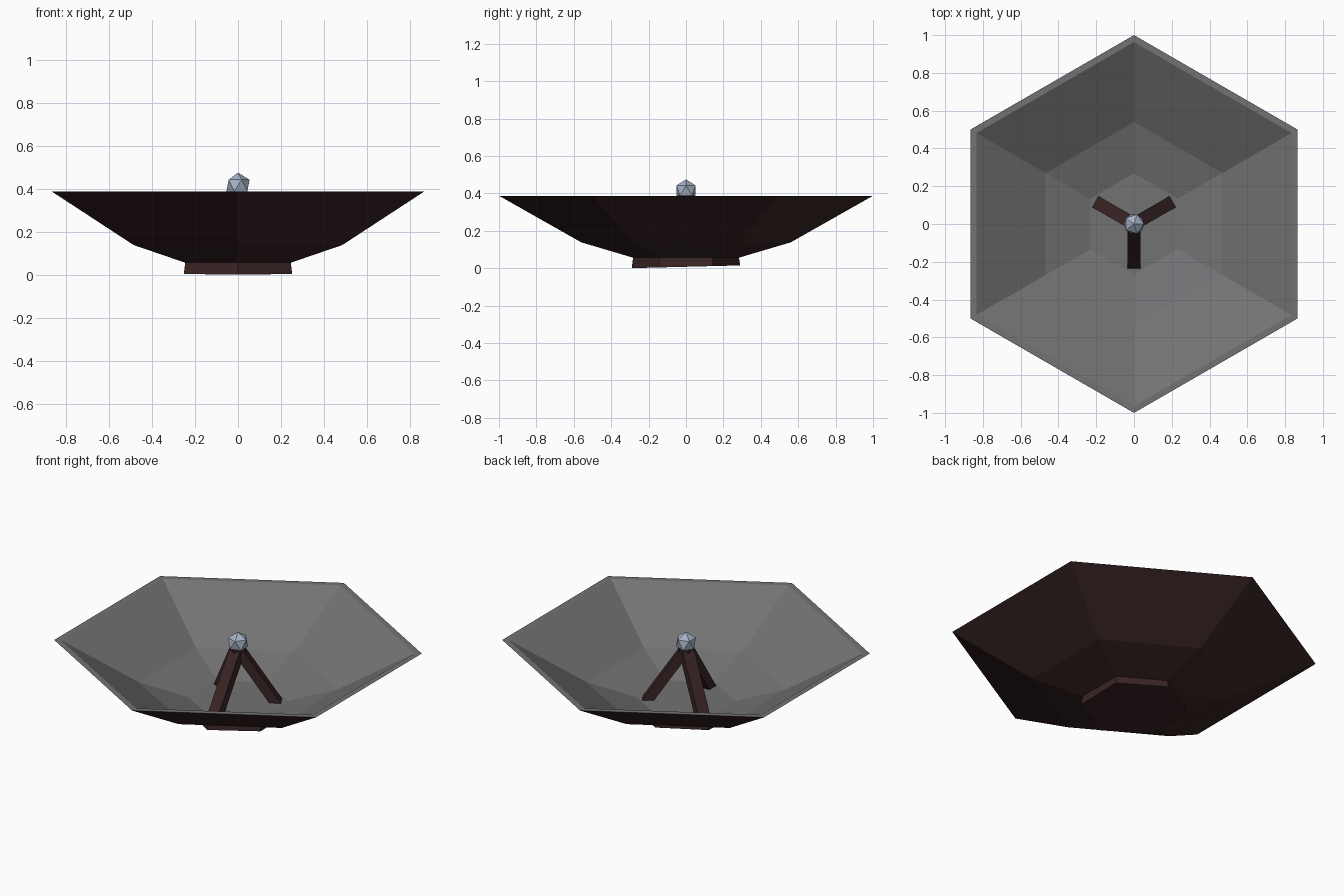
import bpy, bmesh, math
from mathutils import Vector

if "Cube" in bpy.data.objects:
    bpy.data.objects.remove(bpy.data.objects["Cube"])


def material(name, rgb):
    m = bpy.data.materials.new(name)
    m.diffuse_color = (*rgb, 1.0)
    m.use_nodes = True
    m.node_tree.nodes["Principled BSDF"].inputs["Base Color"].default_value = m.diffuse_color
    return m


BROWN = material("dark brown", (0.042, 0.018, 0.018))
GREY = material("dish grey", (0.17, 0.17, 0.175))
BLUE = material("pale blue grey", (0.38, 0.44, 0.56))


def finish(bm, name, *mats):
    me = bpy.data.meshes.new(name)
    bm.to_mesh(me)
    bm.free()
    for m in mats:
        me.materials.append(m)
    ob = bpy.data.objects.new(name, me)
    bpy.context.collection.objects.link(ob)
    return ob


def hexagon(bm, r, z, tilt=0.0):
    ring = []
    for i in range(6):
        a = math.radians(30 + 60 * i)
        x, y = r * math.cos(a), r * math.sin(a)
        ring.append(bm.verts.new((x, y, z + tilt * y)))
    return ring


def loft(bm, rings, mats):
    for lo, hi, mat in zip(rings, rings[1:], mats):
        for i in range(6):
            j = (i + 1) % 6
            bm.faces.new((lo[i], lo[j], hi[j], hi[i])).material_index = mat


# dish: outer skin in brown, rim and inside in grey
bm = bmesh.new()
profile = [(0.28, 0.055), (0.56, 0.138), (1.0, 0.387),
           (0.963, 0.387), (0.54, 0.153), (0.268, 0.073)]
rings = [hexagon(bm, r, z) for r, z in profile]
loft(bm, rings, [0, 0, 1, 1, 1])
bm.faces.new(rings[0][::-1]).material_index = 0
bm.faces.new(rings[-1]).material_index = 1
finish(bm, "dish", BROWN, GREY)

# slightly tilted foot under the dish
bm = bmesh.new()
rings = [hexagon(bm, 0.29, 0.0073, 0.025), hexagon(bm, 0.283, 0.058)]
loft(bm, rings, [0])
bm.faces.new(rings[0][::-1])
bm.faces.new(rings[1])
finish(bm, "foot", BROWN)

# three leaning struts
for n, deg in enumerate((30, 150, 270)):
    a = math.radians(deg)
    out = Vector((math.cos(a), math.sin(a), 0))
    side = Vector((-math.sin(a), math.cos(a), 0)) * 0.034
    bm = bmesh.new()
    ends = []
    for r0, r1, z in ((0.182, 0.246, 0.058), (-0.03, 0.034, 0.375)):
        ends.append([bm.verts.new(out * r + side * s + Vector((0, 0, z)))
                     for r, s in ((r0, -1), (r1, -1), (r1, 1), (r0, 1))])
    lo, hi = ends
    for i in range(4):
        j = (i + 1) % 4
        bm.faces.new((lo[i], lo[j], hi[j], hi[i]))
    bm.faces.new(lo[::-1])
    bm.faces.new(hi)
    finish(bm, f"strut_{n + 1}", BROWN)

# faceted receiver ball on top of the struts
bm = bmesh.new()
bmesh.ops.create_icosphere(bm, subdivisions=1, radius=0.06)
ball = finish(bm, "receiver", BLUE)
ball.location = (0, 0, 0.415)
